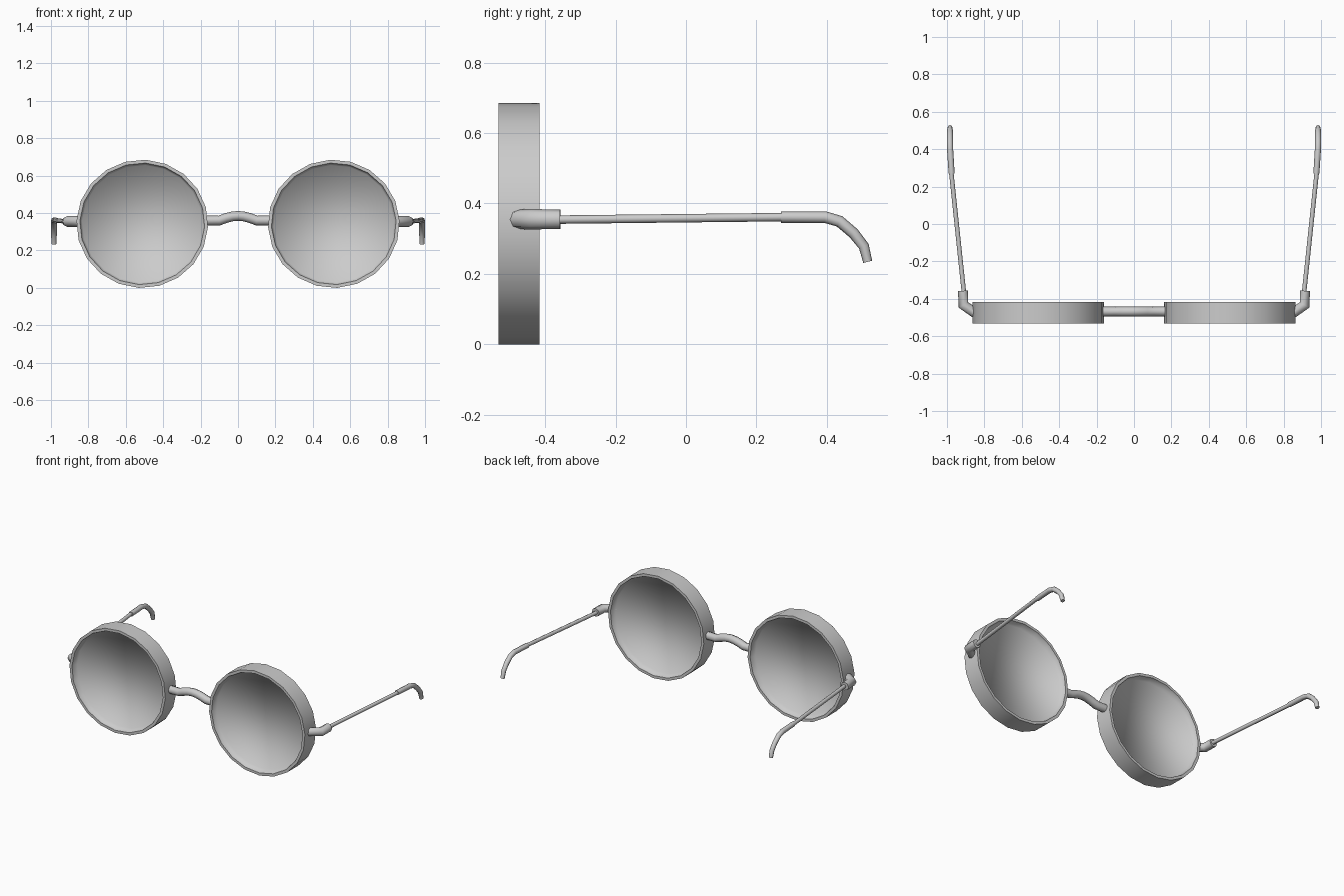
import bpy, bmesh
from math import sin, cos, pi, radians
from mathutils import Vector

if "Cube" in bpy.data.objects:
    bpy.data.objects.remove(bpy.data.objects["Cube"])

CX, CZ = 0.512, 0.3425       # lens centre
RX, RZ = 0.352, 0.3430       # rim outer radii
FRONT, BACK = -0.532, -0.416
SIDES = 20


def finish(name, bm, mirror=True, angle=60):
    bmesh.ops.recalc_face_normals(bm, faces=bm.faces)
    me = bpy.data.meshes.new(name)
    bm.to_mesh(me)
    bm.free()
    ob = bpy.data.objects.new(name, me)
    bpy.context.collection.objects.link(ob)
    bpy.ops.object.select_all(action='DESELECT')
    ob.select_set(True)
    bpy.context.view_layer.objects.active = ob
    bpy.ops.object.shade_smooth_by_angle(angle=radians(angle))
    if mirror:
        ob.modifiers.new("Mirror", 'MIRROR').use_mirror_merge = False
    return ob


def bridge(bm, a, b):
    n = len(a)
    for i in range(n):
        j = (i + 1) % n
        bm.faces.new((a[i], a[j], b[j], b[i]))


def lens_loft(bm, profile):
    """Loft rings around the lens axis from (inset, y) pairs; return the rings."""
    rings = []
    for inset, y in profile:
        k = 1 - inset / RX
        angles = [radians(3) + 2 * pi * i / SIDES for i in range(SIDES)]
        rings.append([bm.verts.new((CX + RX * k * cos(a), y, CZ + RZ * k * sin(a)))
                      for a in angles])
    for a, b in zip(rings, rings[1:]):
        bridge(bm, a, b)
    return rings


def tube(name, path, radii, sides=8, mirror=True):
    """Sweep a round section along a path, with mitred bends and capped ends."""
    pts = [Vector(p) for p in path]
    bm = bmesh.new()
    rings = []
    for i, p in enumerate(pts):
        d0 = (p - pts[i - 1]).normalized() if i else (pts[1] - p).normalized()
        d1 = (pts[i + 1] - p).normalized() if i < len(pts) - 1 else d0
        t = (d0 + d1).normalized()
        side = t.cross(Vector((0, 0, 1))).normalized()
        up = side.cross(t)
        r = radii[i]
        rings.append([bm.verts.new(p + r * (cos(a) * side + sin(a) * up))
                      for a in (2 * pi * k / sides for k in range(sides))])
    for a, b in zip(rings, rings[1:]):
        bridge(bm, a, b)
    bm.faces.new(rings[0])
    bm.faces.new(rings[-1])
    return finish(name, bm, mirror)


# Rims: deep outer band with a narrow lip, and the inner wall shaded into flat lenses
LIP, RECESS = 0.018, 0.040
bm = bmesh.new()
front_lens = [(0.030, FRONT + RECESS), (LIP, FRONT)]
back_lens = [(LIP, BACK), (0.030, BACK - RECESS)]
rings = lens_loft(bm, front_lens + [(0, FRONT), (0, BACK)] + back_lens)
bm.faces.new(rings[0])
bm.faces.new(rings[-1])
lip_edges = [bm.edges.get((r[i], r[i - 1])) for r in rings[1:5] for i in range(SIDES)]
bmesh.ops.split_edges(bm, edges=lip_edges)     # hard corners on the lips only
ob = finish("rimmed_lens", bm, angle=85)
# splitting isolates the shells, so point each one outwards explicitly
bm = bmesh.new()
bm.from_mesh(ob.data)
bmesh.ops.remove_doubles(bm, verts=bm.verts, dist=1e-5)
bmesh.ops.recalc_face_normals(bm, faces=bm.faces)
for e in bm.edges:
    on_lip = all(abs(v.co.y - FRONT) < 1e-4 for v in e.verts) or \
        all(abs(v.co.y - BACK) < 1e-4 for v in e.verts)
    e.smooth = not on_lip
bm.to_mesh(ob.data)
bm.free()

# Nose bridge
half = [(0.175, 0.36), (0.10, 0.36), (0.065, 0.373), (0.03, 0.382)]
path = [(-x, -0.468, z) for x, z in half] + [(0, -0.468, 0.385)]
path += [(x, -0.468, z) for x, z in reversed(half)]
tube("nose_bridge", path, [0.026] * len(path), mirror=False)

# Hinges: elbow from rim side to temple
tube("hinge", [(0.845, -0.478, 0.355), (0.912, -0.433, 0.355), (0.914, -0.357, 0.355)],
     [0.028, 0.029, 0.027])

# Temple arms
tube("temple_arm", [(0.910, -0.36, 0.354), (0.977, 0.275, 0.361)], [0.012, 0.012])

# Ear tips: thicker sleeves curving down
tip = [(0.975, 0.27, 0.361), (0.983, 0.395, 0.361), (0.984, 0.436, 0.349),
       (0.984, 0.476, 0.315), (0.984, 0.505, 0.278), (0.984, 0.516, 0.234)]
tube("ear_tip", tip, [0.016, 0.0165, 0.0165, 0.016, 0.015, 0.013])
